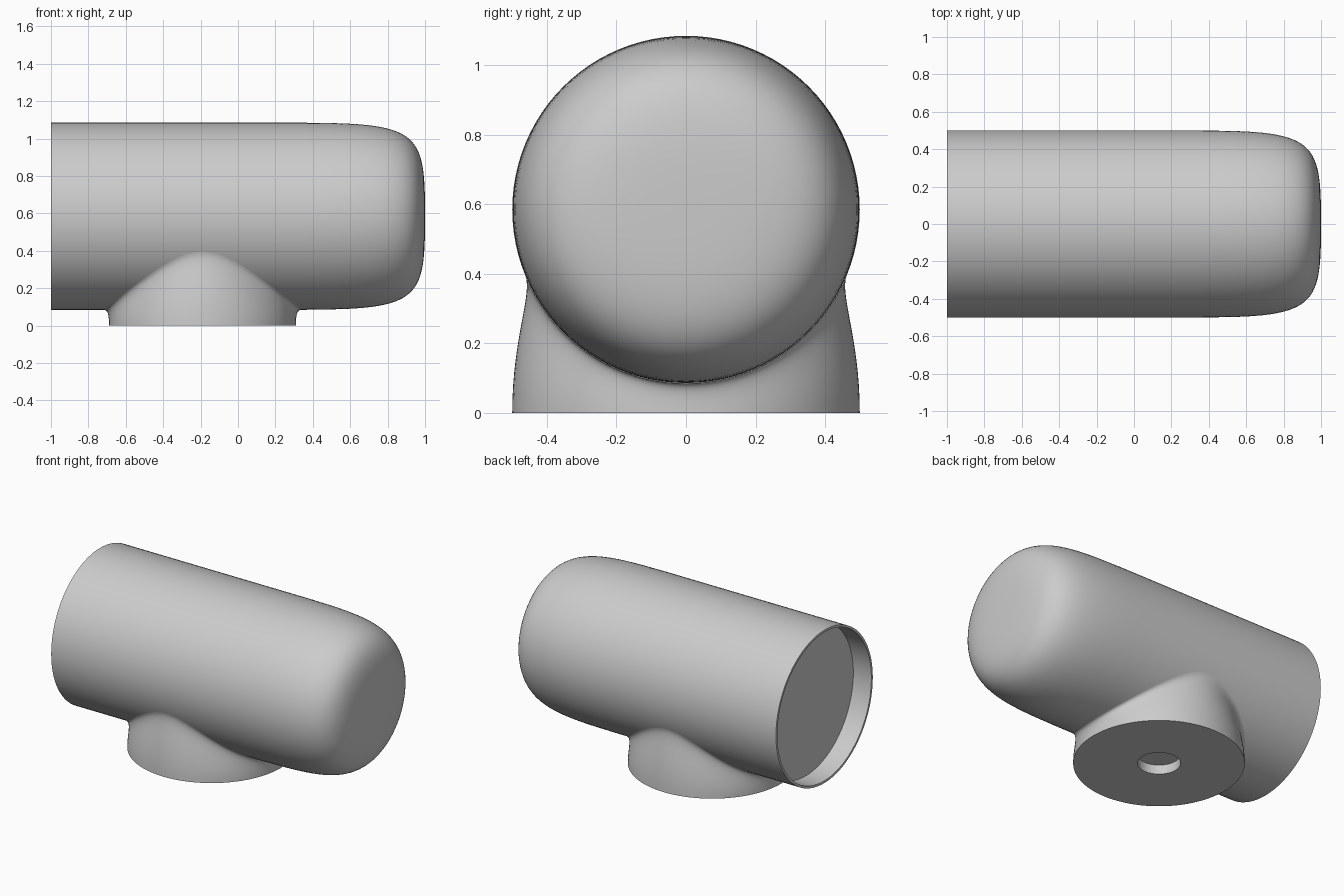
import bpy
import bmesh
from math import sin, cos, pi, sqrt, radians
from mathutils import Vector

cube = bpy.data.objects.get("Cube")
if cube:
    bpy.data.objects.remove(cube, do_unlink=True)

SEGMENTS = 96
RADIUS = 0.5
AXIS_Z = 0.585      # height of the barrel axis
FOOT_X = -0.19      # centre of the mounting foot
ANGLES = [2 * pi * i / SEGMENTS for i in range(SEGMENTS)]

grey = bpy.data.materials.new("plain grey")
grey.use_nodes = True
grey.diffuse_color = (0.6, 0.6, 0.6, 1)
grey.node_tree.nodes["Principled BSDF"].inputs["Base Color"].default_value = (0.6, 0.6, 0.6, 1)


def loft(name, rings):
    """Skin a sequence of closed rings; rings of zero size become a pole."""
    bm = bmesh.new()
    rows = [[bm.verts.new(p) for p in ring] for ring in rings]
    for a, b in zip(rows, rows[1:]):
        for i in range(SEGMENTS):
            j = (i + 1) % SEGMENTS
            bm.faces.new((a[i], a[j], b[j], b[i]))
    bmesh.ops.remove_doubles(bm, verts=bm.verts, dist=1e-5)
    bmesh.ops.recalc_face_normals(bm, faces=bm.faces)
    mesh = bpy.data.meshes.new(name)
    bm.to_mesh(mesh)
    bm.free()
    mesh.materials.append(grey)
    obj = bpy.data.objects.new(name, mesh)
    bpy.context.collection.objects.link(obj)
    bpy.ops.object.select_all(action='DESELECT')
    obj.select_set(True)
    bpy.context.view_layer.objects.active = obj
    bpy.ops.object.shade_smooth_by_angle(angle=radians(35))
    return obj


def axial_ring(x, r):
    return [Vector((x, r * cos(t), AXIS_Z + r * sin(t))) for t in ANGLES]


def flat_ring(r, z):
    return [Vector((FOOT_X + r * cos(t), r * sin(t), z)) for t in ANGLES]


def bezier(points, s):
    a, b, c, d = points
    u = 1 - s
    return a * u**3 + b * (3 * u * u * s) + c * (3 * u * s * s) + d * s**3


# Barrel with a recessed end plate inside a thin rim
barrel_profile = [(-0.87, 0), (-0.87, 0.485), (-1, 0.485), (-1, RADIUS), (0.37, RADIUS)]
loft("barrel", [axial_ring(x, r) for x, r in barrel_profile])

# Softly rounded closed end
cap_curve = [Vector(p) for p in ((0.365, 0.499), (0.98, RADIUS), (1, 0.44), (1, 0))]
loft("rounded_end", [axial_ring(*bezier(cap_curve, i / 28)) for i in range(29)])


# Foot wall: rises from a circle and blends into the underside of the barrel
def foot_curve(t):
    bottom = Vector((FOOT_X + RADIUS * cos(t), RADIUS * sin(t), 0))
    y = 0.463 * sin(t)
    drop = sqrt(RADIUS**2 - y * y)
    contact = Vector((FOOT_X + 0.53 * cos(t), y, AXIS_Z - drop))
    normal = Vector((0, y, -drop)).normalized()
    inward = Vector((-cos(t), -sin(t), 0))
    tangent = (inward - normal * inward.dot(normal)).normalized()
    lift = Vector((0, 0, contact.z * 0.55))
    reach = 0.02 + 0.1 * contact.z
    return (bottom, bottom + lift, contact + tangent * reach, contact)


curves = [foot_curve(t) for t in ANGLES]
foot_rings = [flat_ring(0, 0.06), flat_ring(0.125, 0.06), flat_ring(0.125, 0)]
foot_rings += [[bezier(c, i / 16) for c in curves] for i in range(17)]
loft("mounting_foot", foot_rings)
